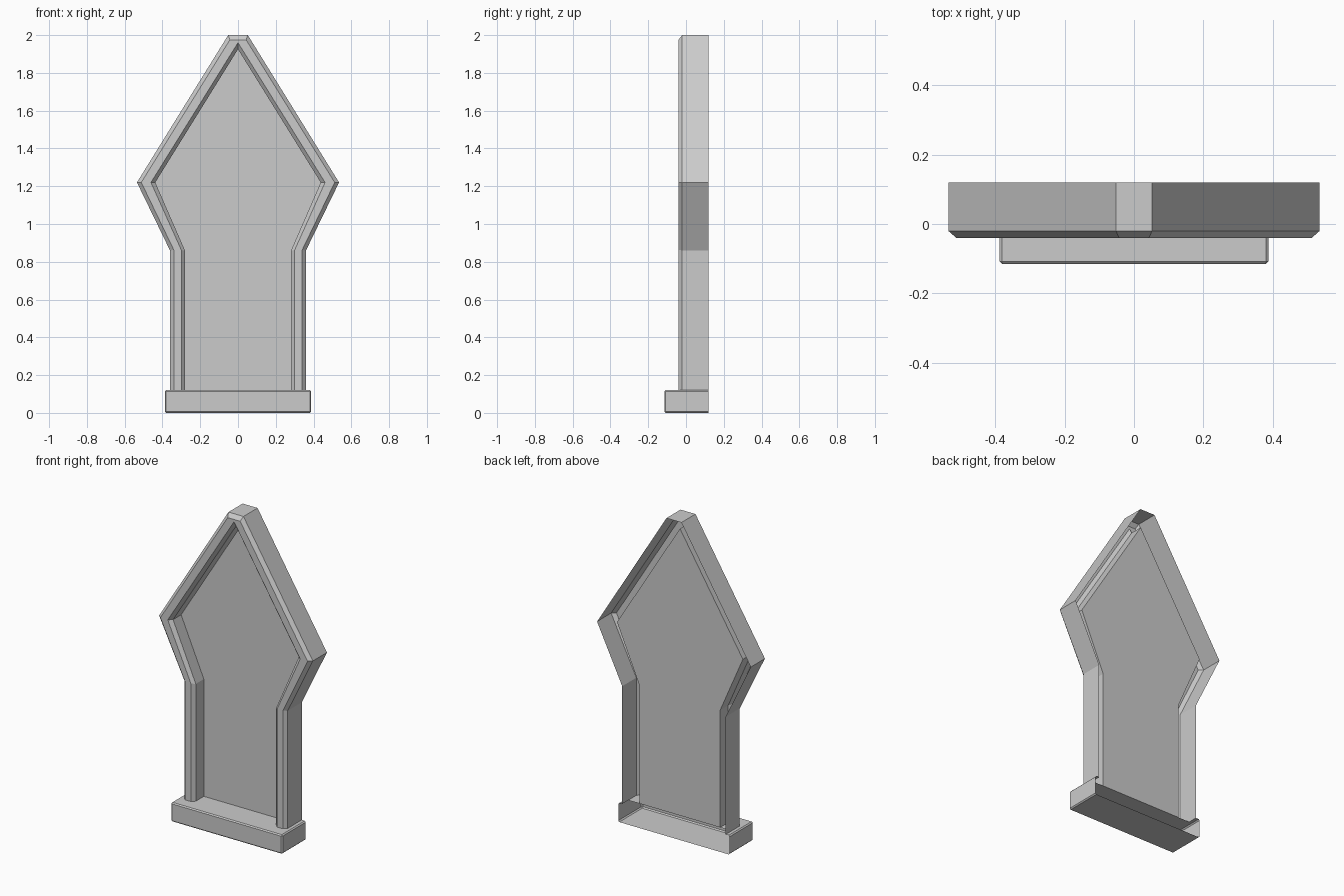
import bpy, bmesh
from mathutils import Matrix

if "Cube" in bpy.data.objects:
    bpy.data.objects.remove(bpy.data.objects["Cube"])

BASE_TOP = 0.12
PANEL_Y = 0.06


def finish(name, bm):
    mesh = bpy.data.meshes.new(name)
    bm.to_mesh(mesh)
    bm.free()
    obj = bpy.data.objects.new(name, mesh)
    bpy.context.collection.objects.link(obj)
    return obj


def arch(half, kink_z, shoulder, tip_x, tip_z, y):
    """Mirrored arch outline, from bottom left over the tip to bottom right."""
    right = [(half, BASE_TOP), (half, kink_z), (shoulder, 1.22), (tip_x, tip_z)]
    pts = [(-x, z) for x, z in right] + right[::-1]
    return [(x, y, z) for x, z in pts]


# Frame: open-backed moulding swept through successive outlines
loops = [
    arch(0.36, 0.86, 0.535, 0.052, 2.0, 0.12),
    arch(0.36, 0.86, 0.535, 0.052, 2.0, -0.02),
    arch(0.34, 0.863, 0.512, 0.043, 1.975, -0.04),
    arch(0.30, 0.862, 0.461, 0.0, 1.96, -0.04),
    arch(0.28, 0.858, 0.438, 0.0, 1.925, -0.02),
    arch(0.28, 0.858, 0.438, 0.0, 1.925, PANEL_Y),
]
bm = bmesh.new()
rings = [[bm.verts.new(p) for p in loop] for loop in loops]
for a, b in zip(rings, rings[1:]):
    for i in range(len(a) - 1):
        bm.faces.new((b[i], b[i + 1], a[i + 1], a[i]))
bmesh.ops.remove_doubles(bm, verts=bm.verts[:], dist=1e-5)
finish("arch_frame", bm)

# Recessed panel filling the arch
bm = bmesh.new()
bm.faces.new([bm.verts.new(p) for p in reversed(loops[-1])])
bmesh.ops.remove_doubles(bm, verts=bm.verts[:], dist=1e-5)
finish("back_panel", bm)

# Sill: bevelled box, open at the back and behind the panel
y0, y1 = -0.115, 0.12
bm = bmesh.new()
bmesh.ops.create_cube(bm, size=1, matrix=Matrix.Translation((0, (y0 + y1) / 2, BASE_TOP / 2))
                      @ Matrix.Diagonal((0.775, y1 - y0, BASE_TOP, 1)))
back = [f for f in bm.faces if f.normal.y > 0.9]
bmesh.ops.delete(bm, geom=back, context='FACES')
edges = [e for e in bm.edges if not e.is_boundary]
bmesh.ops.bevel(bm, geom=edges, offset=0.007, segments=1, affect='EDGES')
for co, no in (((0, PANEL_Y, 0), (0, 1, 0)), ((0.36, 0, 0), (1, 0, 0)), ((-0.36, 0, 0), (1, 0, 0))):
    bm.normal_update()
    top = [f for f in bm.faces if f.normal.z > 0.9]
    geom = top + list({e for f in top for e in f.edges}) + list({v for f in top for v in f.verts})
    bmesh.ops.bisect_plane(bm, geom=geom, plane_co=co, plane_no=no)
bm.normal_update()
hole = [f for f in bm.faces if f.normal.z > 0.9
        and f.calc_center_median().y > PANEL_Y and abs(f.calc_center_median().x) < 0.36]
bmesh.ops.delete(bm, geom=hole, context='FACES')
finish("sill", bm)
